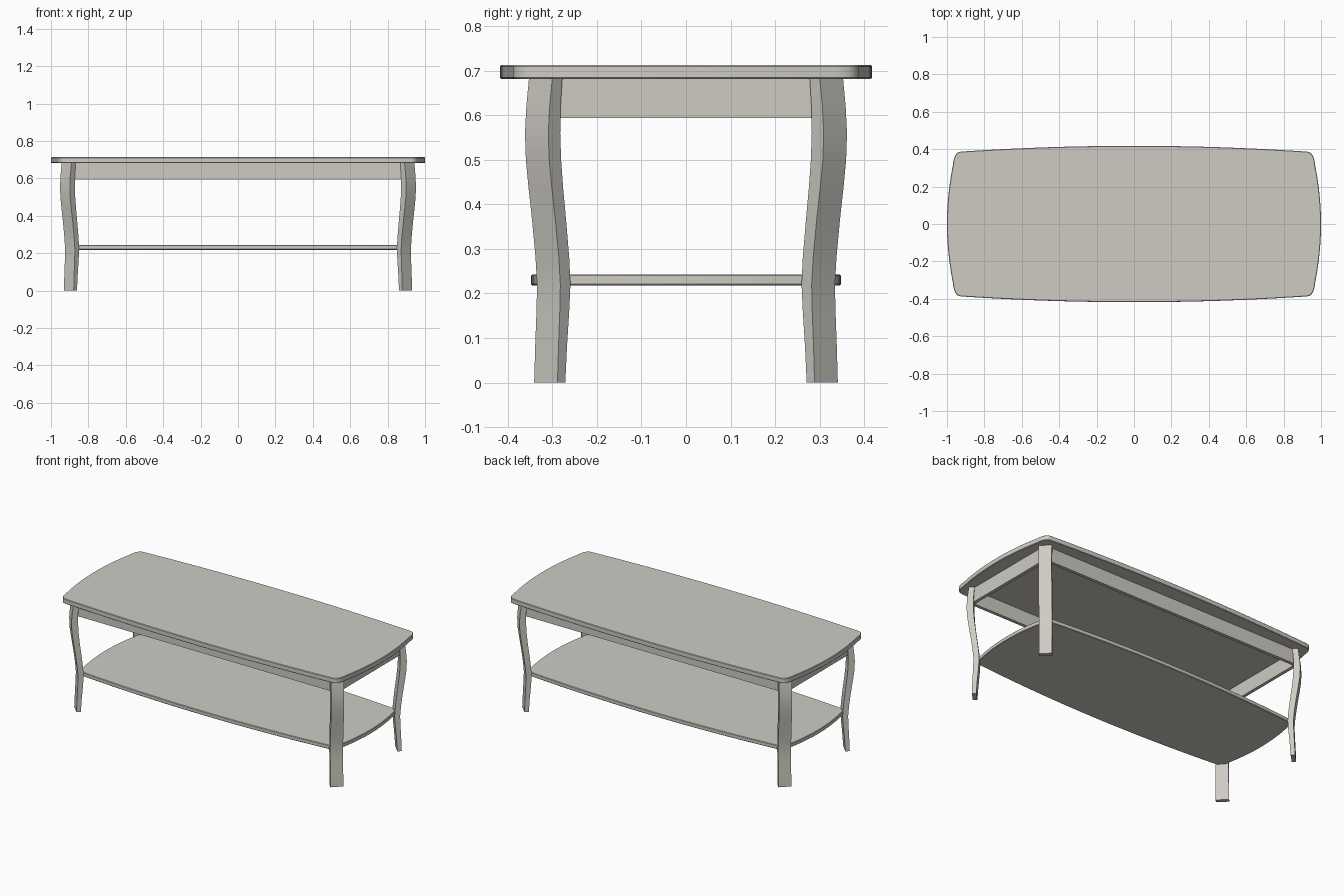
import bpy, bmesh, math
from mathutils import Vector

if "Cube" in bpy.data.objects:
    bpy.data.objects.remove(bpy.data.objects["Cube"])

wood = bpy.data.materials.new("pale grey wood")
wood.diffuse_color = (0.62, 0.60, 0.55, 1)
wood.use_nodes = True
wood.node_tree.nodes["Principled BSDF"].inputs["Base Color"].default_value = wood.diffuse_color


def finish(name, bm, angle=35):
    bmesh.ops.recalc_face_normals(bm, faces=bm.faces)
    mesh = bpy.data.meshes.new(name)
    bm.to_mesh(mesh)
    bm.free()
    mesh.materials.append(wood)
    ob = bpy.data.objects.new(name, mesh)
    bpy.context.collection.objects.link(ob)
    bpy.ops.object.select_all(action='DESELECT')
    ob.select_set(True)
    bpy.context.view_layer.objects.active = ob
    bpy.ops.object.shade_smooth_by_angle(angle=math.radians(angle))
    return ob


def bowed_board(name, half_x, half_y, corner_x, corner_y, side_x, side_y, z0, z1, bevel):
    """Board with bowed sides: corner curve runs (corner_x, side_y) to (side_x, corner_y)."""
    n = 10
    quarter = []
    for i in range(n + 1):                      # bowed long edge
        t = i / n
        quarter.append((corner_x * t, half_y - (half_y - side_y) * t * t))
    for i in range(1, 8):                       # rounded corner
        t = i / 8
        a, b, c = (1 - t) ** 2, 2 * t * (1 - t), t * t
        quarter.append((a * corner_x + b * (side_x - 0.004) + c * side_x,
                        a * side_y + b * (side_y - 0.004) + c * corner_y))
    for i in range(n + 1):                      # bowed short edge
        t = 1 - i / n
        quarter.append((half_x - (half_x - side_x) * t * t, corner_y * t))
    half = quarter + [(x, -y) for x, y in quarter[-2::-1]]
    loop = half + [(-x, y) for x, y in half[-2:0:-1]]
    bm = bmesh.new()
    face = bm.faces.new([bm.verts.new((x, y, z0)) for x, y in loop])
    ext = bmesh.ops.extrude_face_region(bm, geom=[face])
    bmesh.ops.translate(bm, vec=(0, 0, z1 - z0),
                        verts=[v for v in ext["geom"] if isinstance(v, bmesh.types.BMVert)])
    rim = [e for e in bm.edges if abs(e.verts[0].co.z - e.verts[1].co.z) < 1e-6]
    bmesh.ops.bevel(bm, geom=rim, offset=bevel, segments=1, affect='EDGES')
    finish(name, bm)


def box(name, center, size):
    bm = bmesh.new()
    bmesh.ops.create_cube(bm, size=1)
    bmesh.ops.scale(bm, vec=size, verts=bm.verts)
    bmesh.ops.translate(bm, vec=center, verts=bm.verts)
    finish(name, bm)


# Curved legs: flat section turned to the diagonal (height, y centre, thickness)
LEG = [(0, .306, .025), (.08, .303, .027), (.16, .299, .030), (.22, .297, .032),
       (.28, .300, .033), (.36, .307, .034), (.44, .315, .036), (.50, .320, .038),
       (.56, .322, .038), (.62, .320, .035), (.685, .315, .032)]


def leg(name, sx, sy):
    bm = bmesh.new()
    out = Vector((1, 1, 0)).normalized()
    side = Vector((1, -1, 0)).normalized()
    rings = []
    for z, y, t in LEG:
        c = Vector((y + .590, y, z))
        ring = []
        for a, b in ((1, 1), (1, -1), (-1, -1), (-1, 1)):
            p = c + out * (a * t / 2) + side * (b * .037)
            ring.append(bm.verts.new((p.x * sx, p.y * sy, p.z)))
        rings.append(ring)
    for r0, r1 in zip(rings, rings[1:]):
        for i in range(4):
            j = (i + 1) % 4
            bm.faces.new((r0[i], r0[j], r1[j], r1[i]))
    bm.faces.new(rings[0])
    bm.faces.new(rings[-1])
    finish(name, bm)


# Top and lower shelf
bowed_board("table_top", 1.0, .418, .925, .315, .968, .387, .682, .713, .003)
bowed_board("lower_shelf", .922, .348, .850, .250, .896, .310, .218, .243, .003)

for sx, xn in ((-1, "left"), (1, "right")):
    for sy, yn in ((-1, "front"), (1, "back")):
        leg(f"{yn}_{xn}_leg", sx, sy)
    # Short apron under each end
    box(f"{xn}_apron", (sx * .905, 0, .639), (.020, .62, .090))

# Long aprons
for sy, yn in ((-1, "front"), (1, "back")):
    box(f"{yn}_apron", (0, sy * .316, .639), (1.80, .020, .090))
